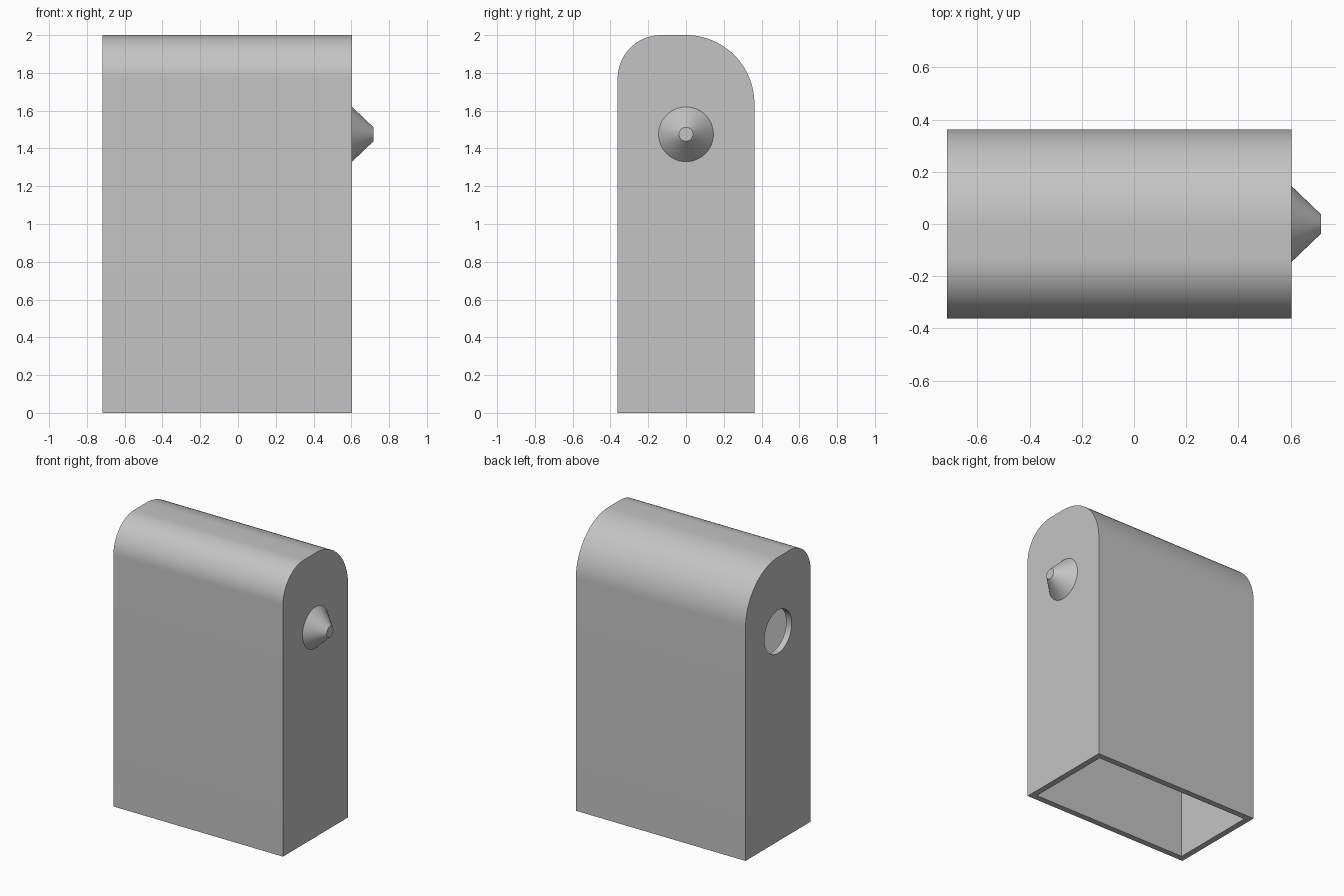
import bpy, bmesh
from math import sin, cos, pi, radians

if "Cube" in bpy.data.objects:
    bpy.data.objects.remove(bpy.data.objects["Cube"], do_unlink=True)

LEFT, RIGHT, HALF_DEPTH, HEIGHT = -0.717, 0.604, 0.362, 2.0
FRONT_R, BACK_R, WALL = 0.23, 0.362, 0.043
BOSS_Z = 1.475

grey = bpy.data.materials.new("plain grey")
grey.use_nodes = True
grey.diffuse_color = (0.55, 0.55, 0.55, 1)
grey.node_tree.nodes["Principled BSDF"].inputs["Base Color"].default_value = grey.diffuse_color


def arc(cy, cz, r, start, end, steps=24):
    angles = [start + (end - start) * i / steps for i in range(steps + 1)]
    return [(cy + r * cos(a), cz + r * sin(a)) for a in angles]


def rounded_prism(name, inset, bottom):
    """Round-topped side profile extruded along x, shrunk by the inset."""
    h, top = HALF_DEPTH - inset, HEIGHT - inset
    back, front = BACK_R - inset, FRONT_R - inset
    profile = [(-h, bottom), (h, bottom)]
    profile += arc(h - back, top - back, back, 0, pi / 2)
    profile += arc(front - h, top - front, front, pi / 2, pi)
    bm = bmesh.new()
    face = bm.faces.new([bm.verts.new((LEFT + inset, y, z)) for y, z in profile])
    result = bmesh.ops.extrude_face_region(bm, geom=[face])
    moved = [v for v in result["geom"] if isinstance(v, bmesh.types.BMVert)]
    bmesh.ops.translate(bm, verts=moved, vec=(RIGHT - LEFT - 2 * inset, 0, 0))
    bmesh.ops.recalc_face_normals(bm, faces=bm.faces)
    mesh = bpy.data.meshes.new(name)
    bm.to_mesh(mesh)
    bm.free()
    obj = bpy.data.objects.new(name, mesh)
    bpy.context.collection.objects.link(obj)
    mesh.materials.append(grey)
    return obj


def x_cone(name, x0, x1, r0, r1):
    """Round part running along x, from radius r0 to radius r1."""
    bpy.ops.mesh.primitive_cone_add(vertices=64, radius1=r0, radius2=r1, depth=x1 - x0,
                                    location=((x0 + x1) / 2, 0, BOSS_Z),
                                    rotation=(0, pi / 2, 0))
    obj = bpy.context.object
    obj.name = name
    obj.data.materials.append(grey)
    return obj


def activate(obj):
    bpy.ops.object.select_all(action="DESELECT")
    obj.select_set(True)
    bpy.context.view_layer.objects.active = obj


def cut(obj, cutter):
    cutter.hide_render = True
    mod = obj.modifiers.new("cut", "BOOLEAN")
    mod.operation, mod.solver, mod.object = "DIFFERENCE", "EXACT", cutter
    activate(obj)
    bpy.ops.object.modifier_apply(modifier=mod.name)
    bpy.data.objects.remove(cutter, do_unlink=True)


# Hollow housing, open underneath, with a round socket in one end
housing = rounded_prism("housing", 0, 0)
cut(housing, rounded_prism("cavity_cutter", WALL, -0.1))
cut(housing, x_cone("socket_cutter", LEFT - 0.1, LEFT + 0.1, 0.152, 0.152))

# Tapered peg on the other end
peg = x_cone("tapered_peg", RIGHT, 0.717, 0.145, 0.037)

for part in (housing, peg):
    activate(part)
    bpy.ops.object.shade_smooth_by_angle(angle=radians(30))
